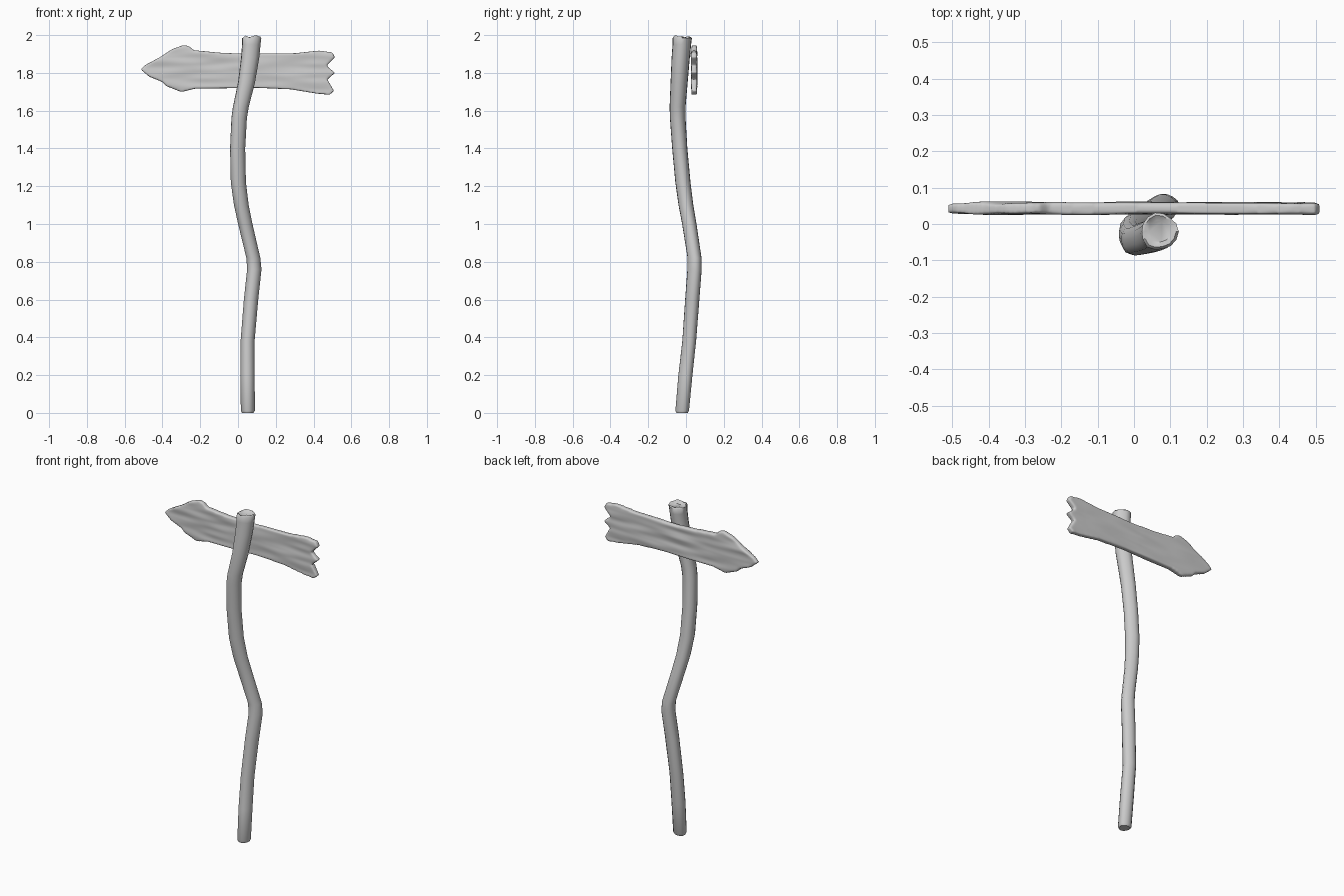
import bpy, bmesh, math, random
from mathutils import Vector, noise

if "Cube" in bpy.data.objects:
    bpy.data.objects.remove(bpy.data.objects["Cube"])

random.seed(4)


def make_object(name, bm):
    bmesh.ops.recalc_face_normals(bm, faces=bm.faces)
    mesh = bpy.data.meshes.new(name)
    bm.to_mesh(mesh)
    bm.free()
    ob = bpy.data.objects.new(name, mesh)
    bpy.context.collection.objects.link(ob)
    return ob


def smooth(ob, angle):
    bpy.ops.object.select_all(action='DESELECT')
    ob.select_set(True)
    bpy.context.view_layer.objects.active = ob
    bpy.ops.object.shade_smooth_by_angle(angle=math.radians(angle))


# Crooked post: rings along a bent path (x, y, z, radius)
SIDES = 14
path = [
    (0.052, -0.020, 0.000, 0.031), (0.052, -0.019, 0.012, 0.037),
    (0.050, -0.002, 0.20, 0.038), (0.050, 0.018, 0.38, 0.037),
    (0.068, 0.034, 0.60, 0.038), (0.085, 0.046, 0.76, 0.038),
    (0.080, 0.046, 0.82, 0.037), (0.037, 0.018, 1.00, 0.038),
    (0.016, 0.000, 1.10, 0.039), (0.000, -0.016, 1.22, 0.040),
    (-0.004, -0.033, 1.40, 0.040), (0.004, -0.044, 1.56, 0.041),
    (0.013, -0.045, 1.62, 0.042), (0.043, -0.037, 1.75, 0.045),
    (0.062, -0.029, 1.88, 0.048), (0.068, -0.023, 1.95, 0.049),
    (0.070, -0.021, 1.985, 0.051),
]
bm = bmesh.new()
rings = []


def add_ring(x, y, z, r, jag=0.0):
    ring = []
    for i in range(SIDES):
        a = 2 * math.pi * i / SIDES
        rr = r * (1 + 0.05 * math.sin(3 * a + z) + 0.02 * math.sin(5 * a))
        dz = random.uniform(-jag, jag)
        ring.append(bm.verts.new((x + rr * math.cos(a), y + rr * math.sin(a), z + dz)))
    rings.append(ring)


for p in path:
    add_ring(*p)
# Splintered rim and the hollow inside it
add_ring(0.070, -0.021, 1.990, 0.044, 0.010)
add_ring(0.070, -0.021, 1.978, 0.030, 0.004)
for lo, hi in zip(rings, rings[1:]):
    for i in range(SIDES):
        j = (i + 1) % SIDES
        bm.faces.new((lo[i], lo[j], hi[j], hi[i]))
bm.faces.new(rings[0])
bm.faces.new(rings[-1])
post = make_object("post", bm)
smooth(post, 50)

# Arrow board outline (x, z): pointed left end, notched right end
outline = [
    (-0.515, 1.818), (-0.49, 1.842), (-0.41, 1.885), (-0.35, 1.925),
    (-0.29, 1.947), (-0.26, 1.942), (-0.235, 1.92), (-0.10, 1.907),
    (0.03, 1.901), (0.30, 1.904), (0.43, 1.918), (0.50, 1.908),
    (0.513, 1.882), (0.468, 1.838), (0.513, 1.800), (0.473, 1.765),
    (0.508, 1.705), (0.485, 1.684), (0.42, 1.690), (0.28, 1.713),
    (0.10, 1.721), (-0.23, 1.716), (-0.30, 1.699), (-0.38, 1.730),
    (-0.40, 1.752), (-0.47, 1.780),
]
Y_MID = 0.043
bm = bmesh.new()
face = bm.faces.new([bm.verts.new((x, Y_MID - 0.016, z)) for x, z in outline])
ext = bmesh.ops.extrude_face_region(bm, geom=[face])
moved = [v for v in ext["geom"] if isinstance(v, bmesh.types.BMVert)]
bmesh.ops.translate(bm, vec=(0, 0.032, 0), verts=moved)
board = make_object("arrow_board", bm)

# Even mesh with softened edges
mod = board.modifiers.new("remesh", 'REMESH')
mod.mode = 'VOXEL'
mod.voxel_size = 0.006
mod = board.modifiers.new("soften", 'SMOOTH')
mod.iterations = 5
mod.factor = 0.5
dg = bpy.context.evaluated_depsgraph_get()
mesh = bpy.data.meshes.new_from_object(board.evaluated_get(dg))
board.modifiers.clear()
board.data = mesh

# Carved wood grain running along the board
for v in mesh.vertices:
    side = 1 if v.co.y > Y_MID else -1
    n = noise.noise(Vector((v.co.x * 5, v.co.z * 26, side * 7)))
    depth = min(1.0, abs(v.co.y - Y_MID) / 0.014)
    v.co.y += side * depth * (0.005 * n - 0.0005)
smooth(board, 60)
